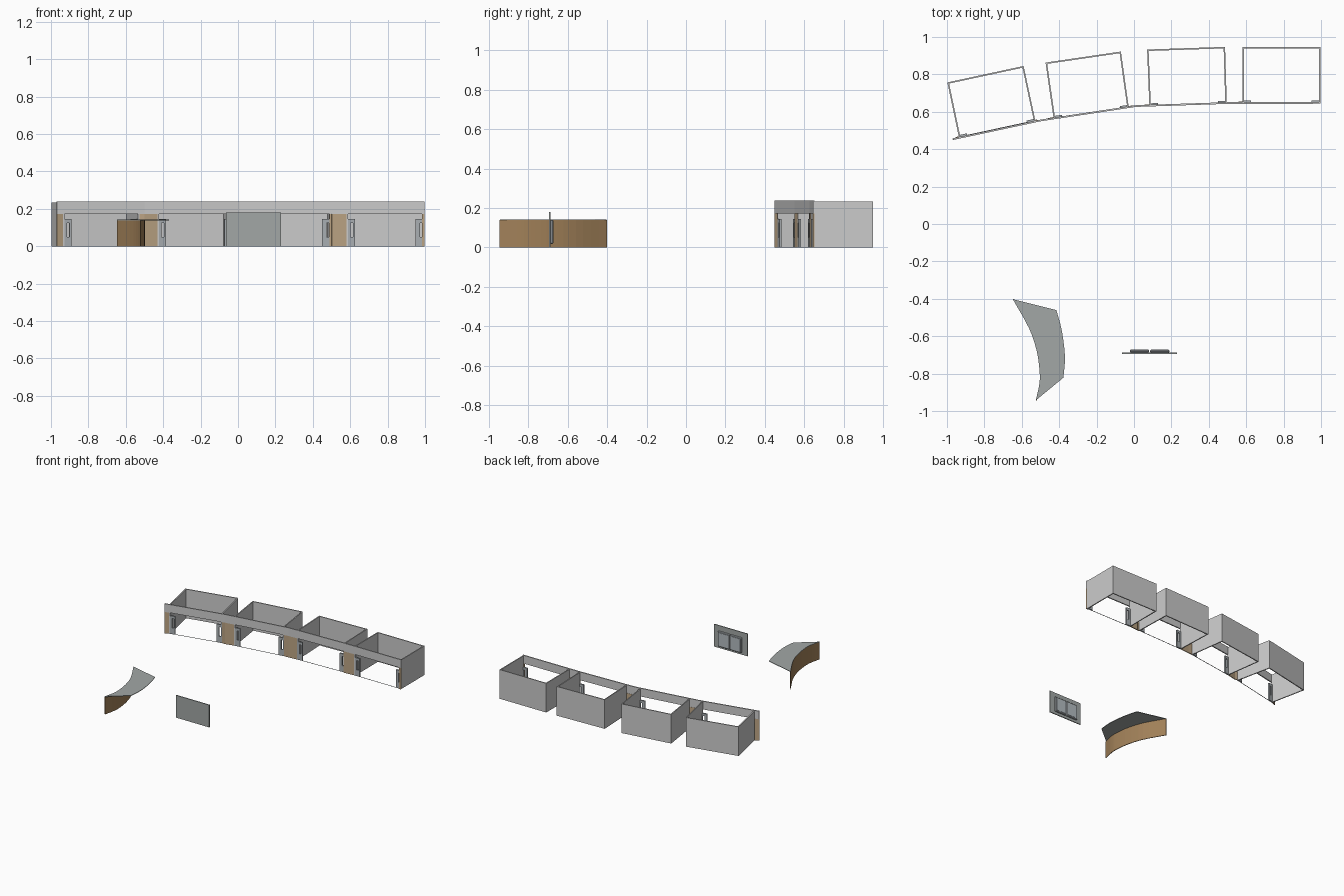
import bpy, bmesh
from mathutils import Vector

if "Cube" in bpy.data.objects:
    bpy.data.objects.remove(bpy.data.objects["Cube"])


def material(name, rgb):
    m = bpy.data.materials.new(name)
    m.diffuse_color = (*rgb, 1)
    m.use_nodes = True
    m.node_tree.nodes["Principled BSDF"].inputs["Base Color"].default_value = m.diffuse_color
    return m


WOOD = material("light_wood", (0.50, 0.37, 0.23))
DARK_WOOD = material("dark_wood", (0.36, 0.22, 0.10))
SLATE = material("slate", (0.36, 0.39, 0.38))
FRAME = material("frame_grey", (0.40, 0.43, 0.45))
GLASS = material("glass_grey", (0.45, 0.50, 0.53))


def prism(name, outline, z0, z1, mat=None):
    """Extrude a flat outline from z0 up to z1."""
    bm = bmesh.new()
    face = bm.faces.new([bm.verts.new((p[0], p[1], z0)) for p in outline])
    top = bmesh.ops.extrude_face_region(bm, geom=[face])["geom"]
    bmesh.ops.translate(bm, vec=(0, 0, z1 - z0),
                        verts=[v for v in top if isinstance(v, bmesh.types.BMVert)])
    bmesh.ops.recalc_face_normals(bm, faces=bm.faces)
    me = bpy.data.meshes.new(name)
    bm.to_mesh(me)
    bm.free()
    ob = bpy.data.objects.new(name, me)
    bpy.context.collection.objects.link(ob)
    if mat:
        me.materials.append(mat)
    return ob


def strip(name, path, t, z0, z1, mat=None):
    """Wall along a path, thickened to its left (t > 0) or right (t < 0)."""
    pts = [Vector(p) for p in path]
    dirs = [(b - a).normalized() for a, b in zip(pts, pts[1:])]
    side = []
    for i, p in enumerate(pts):
        a, b = dirs[max(i - 1, 0)], dirs[min(i, len(dirs) - 1)]
        na, nb = Vector((-a.y, a.x)), Vector((-b.y, b.x))
        side.append(p + (na + nb) * (t / (1 + na.dot(nb))))
    return prism(name, pts + side[::-1], z0, z1, mat)


def smooth_path(points, n=4):
    """Catmull-Rom curve through the points."""
    p = [Vector(q) for q in points]
    p = [2 * p[0] - p[1]] + p + [2 * p[-1] - p[-2]]
    out = []
    for a, b, c, d in zip(p, p[1:], p[2:], p[3:]):
        for k in range(n):
            t = k / n
            out.append(0.5 * (2 * b + (c - a) * t + (2 * a - 5 * b + 4 * c - d) * t ** 2
                              + (3 * b - a - 3 * c + d) * t ** 3))
    return out + [p[-2]]


def side_light(name, start, along):
    """Narrow door leaf with a slit window, standing beside an opening."""
    def at(d):
        return start + along * d
    w, h, t = 0.046, 0.145, 0.012
    for label, a, b, z0, z1 in (("outer_stile", 0, 0.022, 0, h),
                                ("inner_stile", 0.036, w, 0, h),
                                ("bottom_rail", 0.022, 0.036, 0, 0.05),
                                ("top_rail", 0.022, 0.036, 0.125, h)):
        s = strip(f"{name}_{label}", [at(a), at(b)], t, z0, z1, FRAME)


# Rooms: front-left, back-left, back-right, front-right corners
rooms = [
    [(-0.936, 0.463), (-0.998, 0.757), (-0.590, 0.845), (-0.527, 0.551)],
    [(-0.430, 0.565), (-0.473, 0.863), (-0.070, 0.922), (-0.028, 0.625)],
    [(0.082, 0.633), (0.070, 0.933), (0.487, 0.947), (0.496, 0.647)],
    [(0.580, 0.648), (0.580, 0.947), (0.996, 0.947), (0.996, 0.648)],
]
for i, corners in enumerate(rooms, 1):
    strip(f"room_{i}_walls", corners, -0.008, 0, 0.234)
    fl, fr = Vector(corners[0]), Vector(corners[3])
    d = (fr - fl).normalized()
    side_light(f"room_{i}_left_leaf", fl, d)
    side_light(f"room_{i}_right_leaf", fr - d * 0.046, d)
    strip(f"room_{i}_threshold", [fl, fr], 0.004, 0, 0.002, FRAME)

# Continuous fascia over the openings
front = [(-0.968, 0.449), (-0.500, 0.549), (0.010, 0.626), (0.490, 0.642), (0.998, 0.643)]
strip("fascia", front, 0.009, 0.172, 0.238)

# Wood piers between and beside the rooms
piers = [[front[0], rooms[0][0]],
         [rooms[0][3], front[1], rooms[1][0]],
         [rooms[1][3], front[2], rooms[2][0]],
         [rooms[2][3], front[3], rooms[3][0]],
         [(0.983, 0.643), front[4]]]
for i, path in enumerate(piers, 1):
    strip(f"wood_pier_{i}", path, 0.007, 0, 0.172, WOOD)

# Curved reception counter: wood front and thin overhanging top
inner = smooth_path([(-0.648, -0.402), (-0.560, -0.560), (-0.520, -0.680),
                     (-0.505, -0.786), (-0.506, -0.855), (-0.525, -0.943)])
outer = smooth_path([(-0.415, -0.460), (-0.388, -0.560), (-0.372, -0.670),
                     (-0.370, -0.745), (-0.378, -0.822)])
strip("counter_front", inner, 0.005, 0, 0.139, DARK_WOOD)
prism("counter_top", inner + outer[::-1], 0.139, 0.143, SLATE)

# Free-standing screen panel with two framed displays on its back
prism("screen_panel", [(-0.065, -0.694), (0.23, -0.694), (0.23, -0.687), (-0.065, -0.687)],
      0, 0.18, SLATE)
for label, x0 in (("left", -0.022), ("right", 0.086)):
    x1 = x0 + 0.103
    frame = prism(f"{label}_display_frame",
                  [(x0, -0.687), (x1, -0.687), (x1, -0.672), (x0, -0.672)],
                  0.018, 0.14, FRAME)
    bev = frame.modifiers.new("bevel", "BEVEL")
    bev.width, bev.segments = 0.004, 1
    prism(f"{label}_display_glass",
          [(x0 + .01, -0.673), (x1 - .01, -0.673), (x1 - .01, -0.67), (x0 + .01, -0.67)],
          0.028, 0.13, GLASS)
